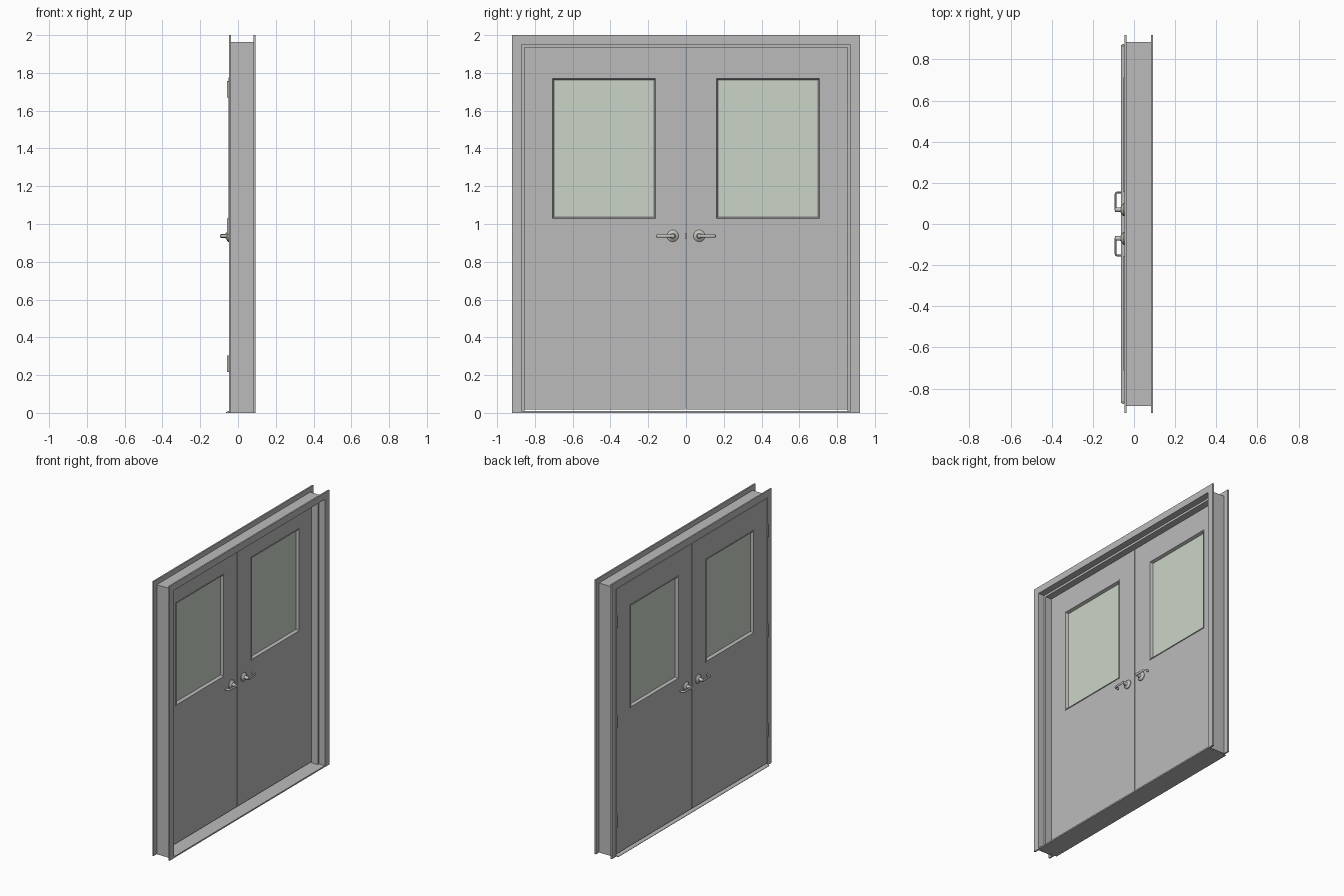
import bpy, bmesh, math
from mathutils import Vector

if "Cube" in bpy.data.objects:
    bpy.data.objects.remove(bpy.data.objects["Cube"])


def material(name, rgb):
    m = bpy.data.materials.new(name)
    m.diffuse_color = (*rgb, 1)
    m.use_nodes = True
    m.node_tree.nodes["Principled BSDF"].inputs["Base Color"].default_value = m.diffuse_color
    return m


GREY = material("painted grey", (0.5, 0.5, 0.5))
GLASS = material("pale green glass", (0.60, 0.66, 0.57))
STEEL = material("satin steel", (0.55, 0.55, 0.53))


def finish(bm, name, mat, smooth=False):
    bmesh.ops.remove_doubles(bm, verts=bm.verts, dist=1e-5)
    bmesh.ops.recalc_face_normals(bm, faces=bm.faces)
    me = bpy.data.meshes.new(name)
    bm.to_mesh(me)
    bm.free()
    ob = bpy.data.objects.new(name, me)
    bpy.context.collection.objects.link(ob)
    me.materials.append(mat)
    if smooth:
        bpy.context.view_layer.objects.active = ob
        bpy.ops.object.select_all(action='DESELECT')
        ob.select_set(True)
        bpy.ops.object.shade_smooth_by_angle(angle=math.radians(35))
    return ob


def sweep(name, profile, y0, y1, z0, z1, mat, closed=True):
    """Mitred sweep of an (x, inward offset) profile around a rectangle.
    Open sweeps leave out the bottom side."""
    bm = bmesh.new()
    base = (lambda d: z0 + d) if closed else (lambda d: z0)
    corners = [lambda d: (y0 + d, base(d)), lambda d: (y0 + d, z1 - d),
               lambda d: (y1 - d, z1 - d), lambda d: (y1 - d, base(d))]
    rings = [[bm.verts.new((x, *c(d))) for x, d in profile] for c in corners]
    n = len(profile)
    for i in range(4 if closed else 3):
        a, b = rings[i], rings[(i + 1) % 4]
        for j in range(n):
            k = (j + 1) % n
            bm.faces.new((a[j], a[k], b[k], b[j]))
    if not closed:
        bm.faces.new(rings[0])
        bm.faces.new(rings[3])
    return finish(bm, name, mat)


def extrude_y(name, profile, y0, y1, mat):
    bm = bmesh.new()
    a = [bm.verts.new((x, y0, z)) for x, z in profile]
    b = [bm.verts.new((x, y1, z)) for x, z in profile]
    bm.faces.new(a)
    bm.faces.new(b)
    for i in range(len(a)):
        k = (i + 1) % len(a)
        bm.faces.new((a[i], a[k], b[k], b[i]))
    return finish(bm, name, mat)


def box(name, x0, x1, y0, y1, z0, z1, mat):
    return extrude_y(name, [(x0, z0), (x1, z0), (x1, z1), (x0, z1)],
                     min(y0, y1), max(y0, y1), mat)


def panel_with_hole(name, x0, x1, outer, hole, mat):
    bm = bmesh.new()

    def rect(r, x):
        return [bm.verts.new((x, y, z)) for y, z in
                ((r[0], r[2]), (r[1], r[2]), (r[1], r[3]), (r[0], r[3]))]
    loops = [rect(outer, x0), rect(outer, x1), rect(hole, x1), rect(hole, x0)]
    for i in range(4):
        a, b = loops[i], loops[(i + 1) % 4]
        for j in range(4):
            k = (j + 1) % 4
            bm.faces.new((a[j], a[k], b[k], b[j]))
    return finish(bm, name, mat)


def lathe(name, profile, origin, axis, mat, steps=24):
    """Revolve (radius, height) points around an axis through origin."""
    bm = bmesh.new()
    axis, origin = Vector(axis), Vector(origin)
    side = axis.orthogonal().normalized()
    vs = [bm.verts.new(origin + side * r + axis * h) for r, h in profile]
    es = [bm.edges.new(p) for p in zip(vs, vs[1:])]
    bmesh.ops.spin(bm, geom=vs + es, cent=origin, axis=axis,
                   angle=2 * math.pi, steps=steps)
    return finish(bm, name, mat, smooth=True)


FACE, INNER = -0.047, -0.006      # the two faces of the door leaves

# Steel frame: flanged channel with a door stop, swept over the two jambs and head
sweep("door_frame",
      [(FACE, 0), (-0.036, 0), (-0.036, 0.036), (0.082, 0.036), (0.082, 0),
       (0.093, 0), (0.093, 0.049), (0.045, 0.049), (0.045, 0.065),
       (-0.004, 0.065), (-0.004, 0.049), (FACE, 0.049)],
      -0.92, 0.92, 0, 2, GREY, closed=False)

# Threshold with a sloped outer nose
extrude_y("threshold", [(-0.063, 0), (-0.063, 0.003), (-0.05, 0.01),
                        (0.092, 0.01), (0.092, 0)], -0.87, 0.87, GREY)

for s, tag in ((-1, "left"), (1, "right")):
    def span(a, b):
        return sorted((s * a, s * b))

    # Door leaf, glazing bead and glass
    wy, wz = span(0.159, 0.71), (1.027, 1.772)
    panel_with_hole(f"door_leaf_{tag}", FACE, INNER,
                    (*span(0.002, 0.868), 0.018, 1.948), (*wy, *wz), GREY)
    sweep(f"glazing_bead_{tag}",
          [(FACE - 0.004, -0.003), (FACE - 0.004, 0.003), (-0.030, 0.010),
           (-0.023, 0.010), (INNER + 0.004, 0.003), (INNER + 0.004, -0.003)],
          *wy, *wz, GREY)
    box(f"window_glass_{tag}", -0.030, -0.023, wy[0] + 0.008, wy[1] - 0.008,
        wz[0] + 0.008, wz[1] - 0.008, GLASS)

    # Hinges: knuckle and leaf plate
    for i, z in enumerate((0.26, 0.985, 1.713)):
        lathe(f"hinge_knuckle_{tag}_{i}",
              [(0, 0), (0.006, 0), (0.006, 0.088), (0, 0.088)],
              (-0.053, s * 0.8695, z - 0.044), (0, 0, 1), STEEL, 12)
        box(f"hinge_plate_{tag}_{i}", -0.05, -0.012, s * 0.8685, s * 0.8705,
            z - 0.044, z + 0.044, STEEL)

    # Lever handles on both faces
    for x, d, where in ((FACE, -1, "outer"), (INNER, 1, "inner")):
        lathe(f"handle_rose_{where}_{tag}",
              [(0, 0), (0.031, 0), (0.031, 0.005), (0.026, 0.010),
               (0.014, 0.016), (0.011, 0.022), (0.011, 0.046), (0, 0.046)],
              (x, s * 0.07, 0.937), (d, 0, 0), STEEL)
        cu = bpy.data.curves.new(f"handle_lever_{where}_{tag}", 'CURVE')
        cu.dimensions = '3D'
        cu.bevel_depth = 0.005
        cu.bevel_resolution = 3
        cu.use_fill_caps = True
        path = [(0.043, 0.066), (0.043, 0.142), (0.041, 0.149),
                (0.036, 0.153), (0.030, 0.154), (0.014, 0.154)]
        sp = cu.splines.new('POLY')
        sp.points.add(len(path) - 1)
        for p, (h, y) in zip(sp.points, path):
            p.co = (x + d * h, s * y, 0, 1)
        sp.use_smooth = True
        cu.materials.append(STEEL)
        lever = bpy.data.objects.new(cu.name, cu)
        lever.location.z = 0.937
        lever.scale.z = 1.7          # flattened oval section
        bpy.context.collection.objects.link(lever)

# Latch bolt bridging the gap between the leaves
box("latch_bolt", -0.036, -0.016, -0.006, 0.006, 0.924, 0.95, STEEL)
